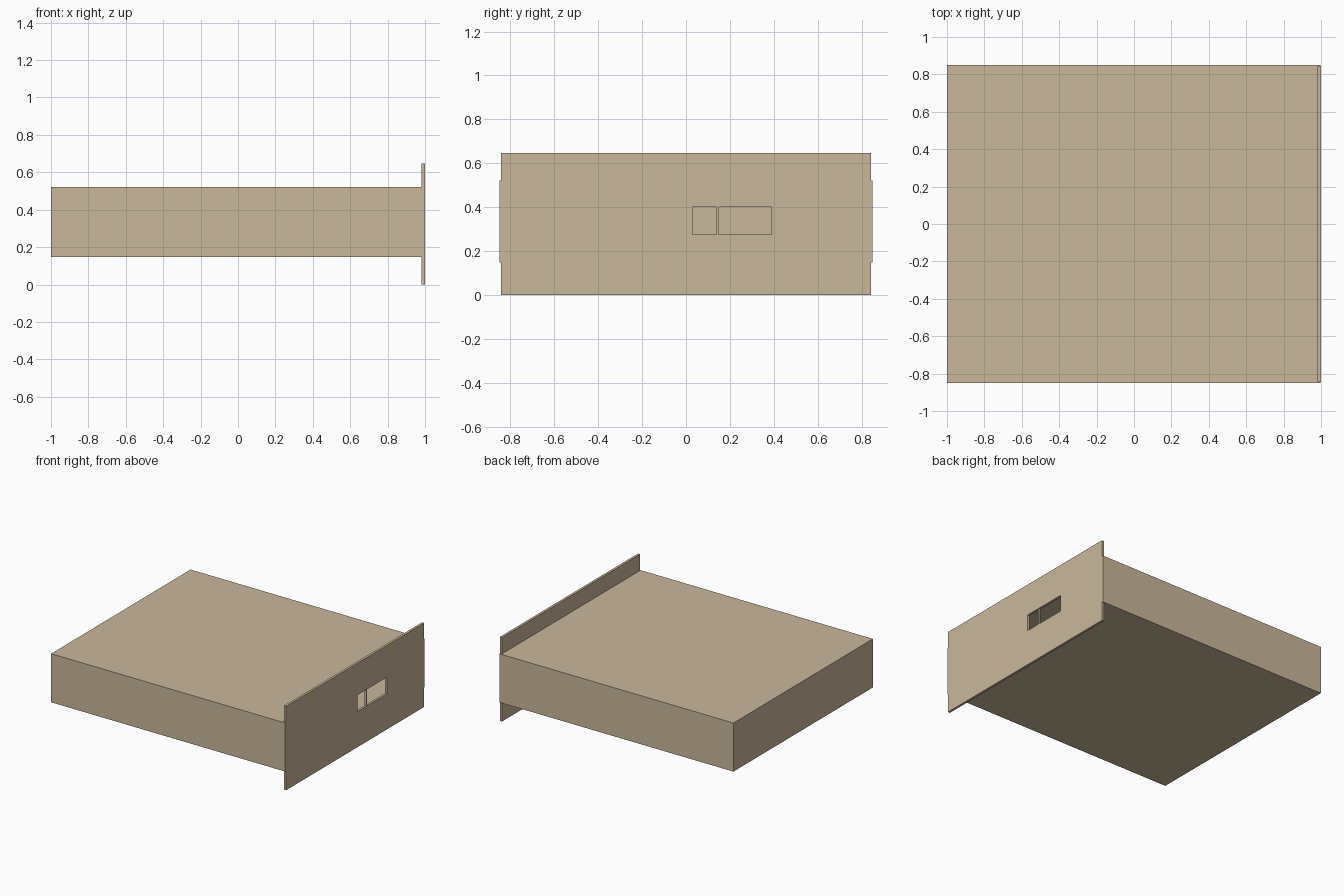
import bpy
import bmesh

cube = bpy.data.objects.get("Cube")
if cube:
    bpy.data.objects.remove(cube, do_unlink=True)

# Single cardboard colour
TAN = (0.584, 0.474, 0.328, 1.0)
tan = bpy.data.materials.new("cardboard_tan")
tan.use_nodes = True
tan.diffuse_color = TAN
bsdf = next(n for n in tan.node_tree.nodes if n.type == "BSDF_PRINCIPLED")
bsdf.inputs["Base Color"].default_value = TAN
bsdf.inputs["Roughness"].default_value = 0.9


def finish(name, bm):
    bmesh.ops.recalc_face_normals(bm, faces=bm.faces)
    mesh = bpy.data.meshes.new(name)
    bm.to_mesh(mesh)
    bm.free()
    mesh.materials.append(tan)
    obj = bpy.data.objects.new(name, mesh)
    bpy.context.collection.objects.link(obj)
    return obj


def slab(name, xs, ys, zs):
    """Axis-aligned panel spanning the given ranges."""
    bm = bmesh.new()
    bmesh.ops.create_cube(bm, size=1)
    for v in bm.verts:
        for i, (low, high) in enumerate((xs, ys, zs)):
            v.co[i] = high if v.co[i] > 0 else low
    return finish(name, bm)


def windowed_plate(name, xs, ys, zs):
    """Upright plate whose middle grid cell is left open."""
    bm = bmesh.new()
    grid = [[bm.verts.new((xs[0], y, z)) for z in zs] for y in ys]
    for i in range(3):
        for j in range(3):
            if (i, j) != (1, 1):
                bm.faces.new((grid[i][j], grid[i + 1][j],
                              grid[i + 1][j + 1], grid[i][j + 1]))
    # Keep the back faces and pull a copy forward to give thickness
    front = bmesh.ops.extrude_face_region(bm, geom=bm.faces[:], use_keep_orig=True)
    moved = [g for g in front["geom"] if isinstance(g, bmesh.types.BMVert)]
    bmesh.ops.translate(bm, verts=moved, vec=(xs[1] - xs[0], 0, 0))
    return finish(name, bm)


X_BACK, X_PLATE, X_END = -1.0, 0.982, 0.998
HALF_Y, LOW, HIGH, WALL = 0.85, 0.147, 0.522, 0.008
inner_y = HALF_Y - WALL

# Hollow box: lid, floor, two long sides and the far end
slab("top_panel", (X_BACK, X_PLATE), (-inner_y, inner_y), (HIGH - WALL, HIGH))
slab("bottom_panel", (X_BACK, X_PLATE), (-inner_y, inner_y), (LOW, LOW + WALL))
for name, side in (("front_panel", -1), ("back_panel", 1)):
    ys = sorted((side * inner_y, side * HALF_Y))
    slab(name, (X_BACK, X_END), ys, (LOW, HIGH))
slab("end_panel", (X_BACK, X_BACK + WALL), (-inner_y, inner_y),
     (LOW + WALL, HIGH - WALL))

# Tall end plate with a window and its thin upright bar
windowed_plate("end_plate", (X_PLATE, 1.0),
               (-inner_y, 0.03, 0.39, inner_y), (0, 0.275, 0.402, 0.648))
slab("window_bar", (X_PLATE, X_END), (0.14, 0.15), (0.275, 0.402))
